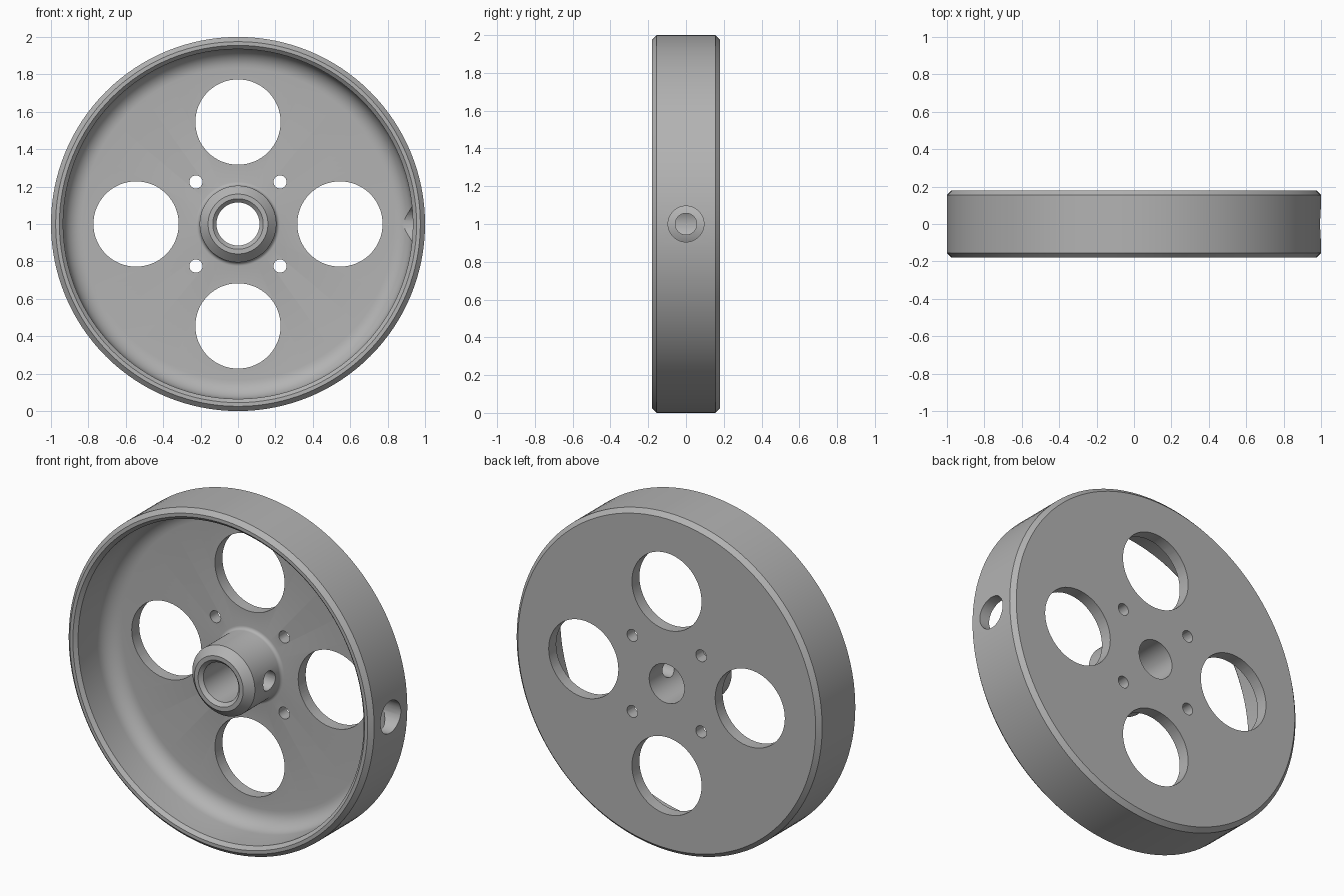
import bpy, bmesh
from math import pi, sin, cos
from mathutils import Vector, Matrix

if "Cube" in bpy.data.objects:
    bpy.data.objects.remove(bpy.data.objects["Cube"])

grey = bpy.data.materials.new("machined grey")
grey.use_nodes = True
colour = (0.45, 0.45, 0.45, 1)
grey.diffuse_color = colour
grey.node_tree.nodes["Principled BSDF"].inputs["Base Color"].default_value = colour

CENTRE = Vector((0, 0, 1))
HALF = 0.18       # half width of the rim
WEB = 0.11        # front face of the web


def fillet(r, y, radius, start, end, steps=8):
    """Arc points in (radius, y) around the centre (r, y)."""
    angles = [start + (end - start) * i / steps for i in range(steps + 1)]
    return [(r + radius * cos(a), y + radius * sin(a)) for a in angles]


def lathe(name, profile, segments=128):
    """Revolve a closed (radius, y) profile around the wheel axis."""
    bm = bmesh.new()
    verts = [bm.verts.new((r, y, 0)) for r, y in profile]
    edges = [bm.edges.new((v, verts[i - 1])) for i, v in enumerate(verts)]
    bmesh.ops.spin(bm, geom=verts + edges, cent=(0, 0, 0), axis=(0, 1, 0),
                   angle=2 * pi, steps=segments, use_merge=True)
    bmesh.ops.remove_doubles(bm, verts=bm.verts, dist=1e-5)
    bmesh.ops.recalc_face_normals(bm, faces=bm.faces)
    bmesh.ops.translate(bm, verts=bm.verts, vec=CENTRE)
    mesh = bpy.data.meshes.new(name)
    bm.to_mesh(mesh)
    bm.free()
    mesh.materials.append(grey)
    obj = bpy.data.objects.new(name, mesh)
    bpy.context.collection.objects.link(obj)
    return obj


def drill(obj, position, radius, length, axis, segments=48):
    """Cut a round hole through obj at an offset from the wheel centre."""
    bpy.ops.mesh.primitive_cylinder_add(vertices=segments, radius=radius, depth=length)
    cutter = bpy.context.object
    cutter.hide_render = True
    turn = Matrix.Rotation(pi / 2, 4, "X" if axis == "Y" else "Y")
    cutter.matrix_world = Matrix.Translation(CENTRE + Vector(position)) @ turn
    mod = obj.modifiers.new("hole", "BOOLEAN")
    mod.operation = "DIFFERENCE"
    mod.solver = "EXACT"
    mod.object = cutter
    bpy.context.view_layer.objects.active = obj
    bpy.ops.object.modifier_apply(modifier=mod.name)
    bpy.data.objects.remove(cutter)


# Wheel section: bore, back face, rim, filleted web and hub in one turning
profile = [(0.115, -HALF + 0.02), (0.115, HALF),
           (0.975, HALF), (1, HALF - 0.025),
           (1, -HALF + 0.025), (0.975, -HALF),
           (0.955, -HALF), (0.935, -HALF + 0.02)]
profile += fillet(0.835, WEB - 0.1, 0.1, 0, pi / 2)
profile += fillet(0.225, WEB - 0.02, 0.02, pi / 2, pi, 4)
profile += [(0.205, -HALF + 0.045), (0.16, -HALF), (0.135, -HALF)]
wheel = lathe("wheel", profile)

# Lightening holes and bolt holes through the web
for i in range(4):
    a = i * pi / 2
    drill(wheel, (0.545 * cos(a), 0.15, 0.545 * sin(a)), 0.228, 0.3, "Y", 64)
    a += pi / 4
    drill(wheel, (0.318 * cos(a), 0.15, 0.318 * sin(a)), 0.035, 0.3, "Y", 24)

# Set-screw hole in the hub and its access hole in the rim
drill(wheel, (0.15, 0, 0), 0.057, 0.2, "X", 32)
drill(wheel, (0.95, 0, 0), 0.095, 0.3, "X")

# Smooth the turned surfaces while keeping the machined edges crisp
bpy.ops.object.select_all(action="DESELECT")
wheel.select_set(True)
bpy.context.view_layer.objects.active = wheel
bpy.ops.object.shade_smooth_by_angle(angle=pi / 6)
